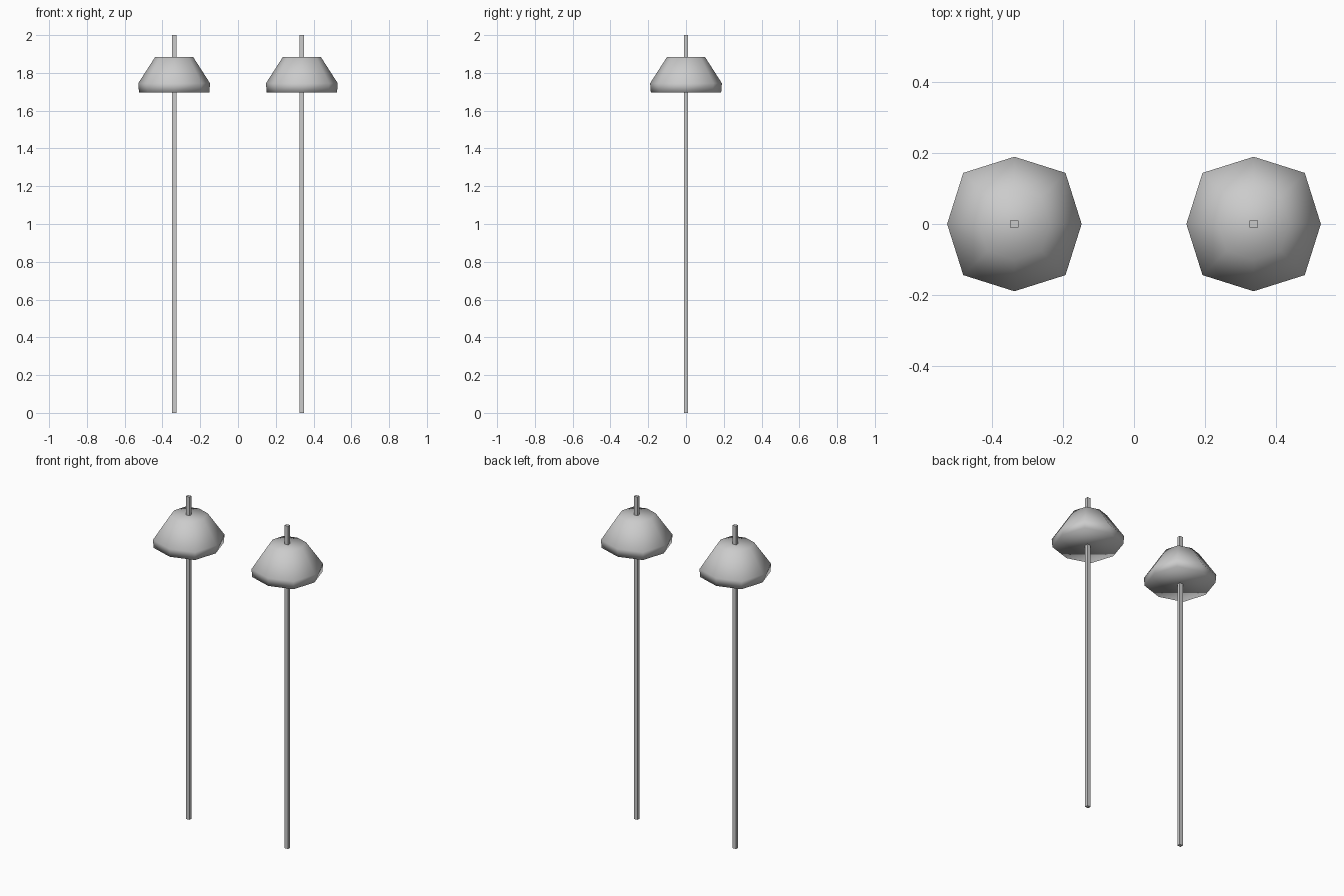
import bpy, bmesh, math

if "Cube" in bpy.data.objects:
    bpy.data.objects.remove(bpy.data.objects["Cube"], do_unlink=True)

GREY = (0.6, 0.6, 0.6, 1)
grey = bpy.data.materials.new("plain grey")
grey.use_nodes = True
grey.diffuse_color = GREY
grey.node_tree.nodes["Principled BSDF"].inputs["Base Color"].default_value = GREY


def add_object(name, bm, x, smooth):
    bmesh.ops.recalc_face_normals(bm, faces=bm.faces)
    for face in bm.faces:
        face.smooth = smooth
    mesh = bpy.data.meshes.new(name)
    bm.to_mesh(mesh)
    bm.free()
    mesh.materials.append(grey)
    obj = bpy.data.objects.new(name, mesh)
    obj.location.x = x
    bpy.context.collection.objects.link(obj)


def make_pole(name, x):
    # Thin square post with flat sides
    bm = bmesh.new()
    bmesh.ops.create_cube(bm, size=1)
    for v in bm.verts:
        v.co.x *= 0.024
        v.co.y *= 0.021
        v.co.z = 2 * (v.co.z + 0.5)
    add_object(name, bm, x, False)


def make_shade(name, x):
    # Eight-sided closed shade: (height, radius) rings, corners slightly wider
    bm = bmesh.new()
    rings = []
    for z, radius in [(1.695, 0.186), (1.745, 0.19), (1.885, 0.10)]:
        ring = []
        for i in range(8):
            a = i * math.pi / 4
            r = radius * (1.075 if i % 2 else 1)
            ring.append(bm.verts.new((r * math.cos(a), r * math.sin(a), z)))
        rings.append(ring)
    for low, high in zip(rings, rings[1:]):
        for i in range(8):
            j = (i + 1) % 8
            bm.faces.new((low[i], low[j], high[j], high[i]))
    bm.faces.new(rings[0])
    bm.faces.new(rings[-1])
    add_object(name, bm, x, True)


for side, x in (("left", 0.338), ("right", -0.338)):
    make_pole(side + "_pole", x)
    make_shade(side + "_shade", x)
